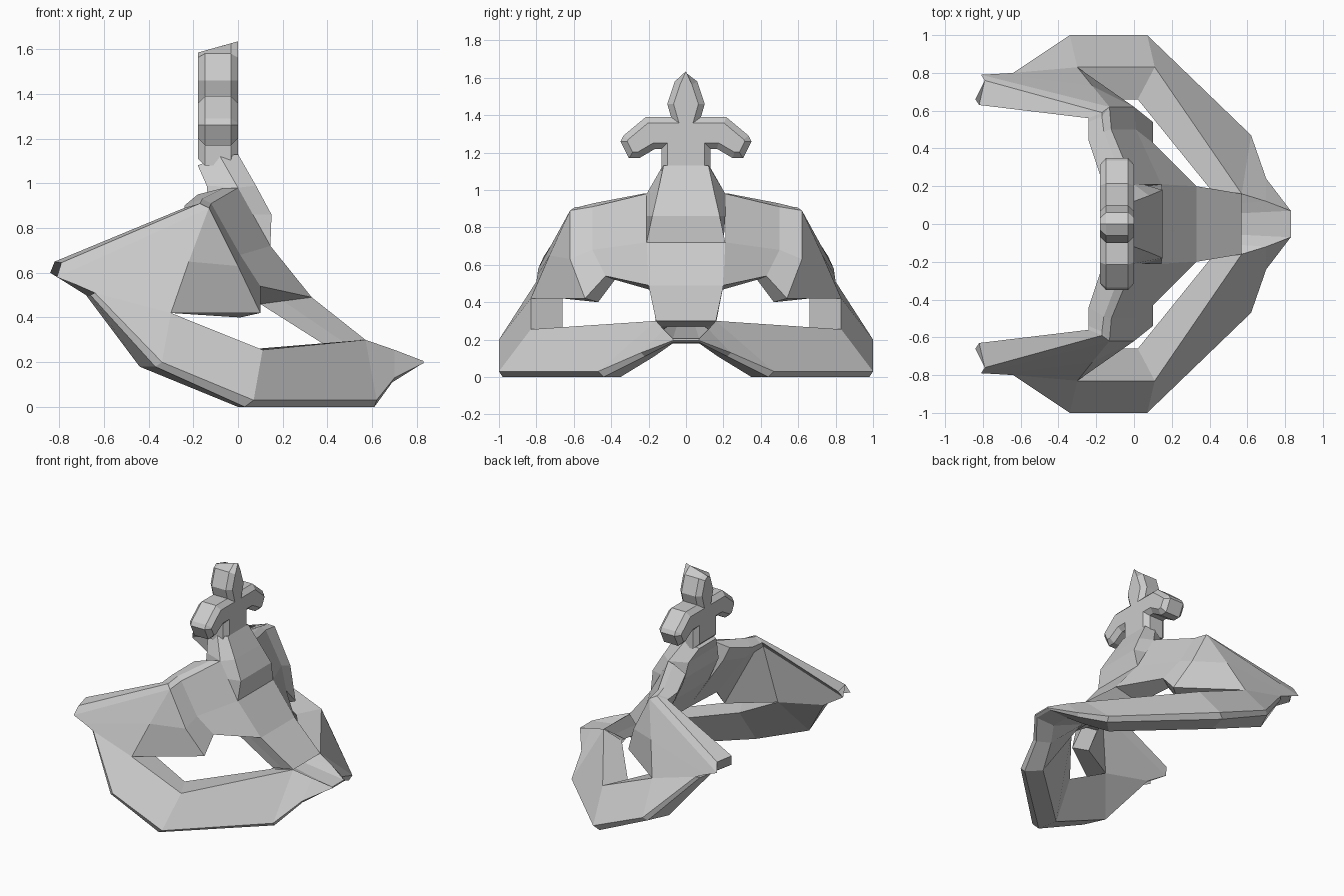
import bpy, bmesh
from mathutils import Vector


def finish(name, bm, mirror=False):
    bmesh.ops.remove_doubles(bm, verts=bm.verts, dist=0.0005)
    bmesh.ops.recalc_face_normals(bm, faces=bm.faces)
    mesh = bpy.data.meshes.new(name)
    bm.to_mesh(mesh)
    bm.free()
    ob = bpy.data.objects.new(name, mesh)
    bpy.context.collection.objects.link(ob)
    if mirror:
        m = ob.modifiers.new("Mirror", 'MIRROR')
        m.use_axis = (False, True, False)
        m.merge_threshold = 0.001
    return ob


def loft(name, sections, mirror=False, cap_end=True):
    """Skin closed cross-sections that all have the same point count."""
    bm = bmesh.new()
    rings = [[bm.verts.new(p) for p in s] for s in sections]
    n = len(rings[0])
    for a, b in zip(rings, rings[1:]):
        for i in range(n):
            j = (i + 1) % n
            bm.faces.new((a[i], a[j], b[j], b[i]))
    bm.faces.new(rings[0])
    if cap_end:
        bm.faces.new(rings[-1])
    return finish(name, bm, mirror)


# Lower loops: top outer, outer low, bottom bevel, bottom inner, top inner
loft("lower_loop", [
    [(-.30, .83, .42), (-.64, .80, .51), (-.66, .78, .50), (-.68, .66, .50), (-.30, .66, .42)],
    [(-.30, .83, .42), (-.34, 1.0, .20), (-.37, .98, .18), (-.44, .83, .18), (-.30, .66, .42)],
    [(.11, .83, .255), (.07, 1.0, .03), (.03, .98, .00), (.00, .83, .00), (.02, .66, .255)],
    [(.57, .16, .30), (.62, .47, .03), (.61, .44, .00), (.52, .35, .00), (.40, .19, .27)],
    [(.70, .12, .255), (.70, .24, .13), (.69, .22, .11), (.60, .17, .11), (.41, .10, .27)],
    [(.83, .07, .205), (.83, .07, .195), (.81, .07, .185), (.66, .07, .18), (.42, .05, .27)],
    [(.83, .00, .205), (.83, .00, .195), (.81, .00, .185), (.66, .00, .18), (.42, .00, .27)],
], mirror=True, cap_end=False)

# Shoulder and side wing: front bottom, mid, top, top bevel, inner top, inner bottom
loft("side_wing", [
    [(-.64, .80, .51), (-.72, .795, .545), (-.81, .79, .58), (-.79, .76, .645), (-.82, .63, .65), (-.84, .66, .60), (-.68, .66, .50)],
    [(-.30, .83, .42), (-.22, .73, .65), (-.13, .62, .89), (-.17, .59, .91), (-.24, .56, .89), (-.22, .60, .84), (-.30, .66, .42)],
    [(.10, .54, .42), (.00, .62, .63), (-.13, .62, .89), (-.17, .57, .91), (-.24, .54, .89), (-.20, .52, .82), (.01, .47, .40)],
    [(.10, .43, .54), (.01, .50, .68), (-.12, .50, .91), (-.16, .49, .93), (-.24, .44, .90), (-.20, .42, .82), (.01, .38, .52)],
    [(.33, .20, .49), (.145, .21, .72), (.00, .21, .98), (-.06, .23, .98), (-.18, .26, .95), (-.14, .24, .85), (.10, .17, .46)],
], mirror=True)


def torso_ring(front, side, back):
    half = [front, side, back]
    return half + [(x, -y, z) for x, y, z in reversed(half)]


# Central breast piece and tongue
loft("centre_tongue", [
    torso_ring((.00, .12, 1.13), (-.08, .13, 1.12), (-.18, .10, 1.08)),
    torso_ring((.08, .15, .99), (.00, .21, .98), (-.14, .17, .99)),
    torso_ring((.15, .18, .86), (.05, .21, .86), (-.13, .20, .88)),
    torso_ring((.145, .21, .72), (.05, .20, .70), (-.05, .20, .70)),
    torso_ring((.33, .20, .49), (.20, .185, .475), (.10, .17, .46)),
    torso_ring((.57, .16, .30), (.48, .16, .285), (.40, .16, .27)),
])

# Finial: cross-shaped spear with drooping arms, extruded along x
half = [(.13, 1.08), (.13, 1.22), (.165, 1.22), (.25, 1.17), (.305, 1.17),
        (.35, 1.26), (.335, 1.29), (.215, 1.39), (.08, 1.39), (.10, 1.46),
        (.06, 1.58)]
outline = half + [(0, 1.635)] + [(-y, z) for y, z in reversed(half)]
bm = bmesh.new()
front = bm.faces.new([bm.verts.new((0, y, z)) for y, z in outline])
res = bmesh.ops.extrude_face_region(bm, geom=[front], use_keep_orig=True)
new = [g for g in res["geom"] if isinstance(g, bmesh.types.BMVert)]
bmesh.ops.translate(bm, verts=new, vec=Vector((-.18, 0, 0)))
rims = [e for e in bm.edges if abs(e.verts[0].co.x - e.verts[1].co.x) < .01]
bmesh.ops.bevel(bm, geom=rims, offset=.032, segments=1, affect='EDGES')
# slanted spear point
for v in bm.verts:
    if abs(v.co.y) < .01 and v.co.z > 1.5:
        v.co.z = 1.635 + v.co.x * .28
finish("finial", bm)
